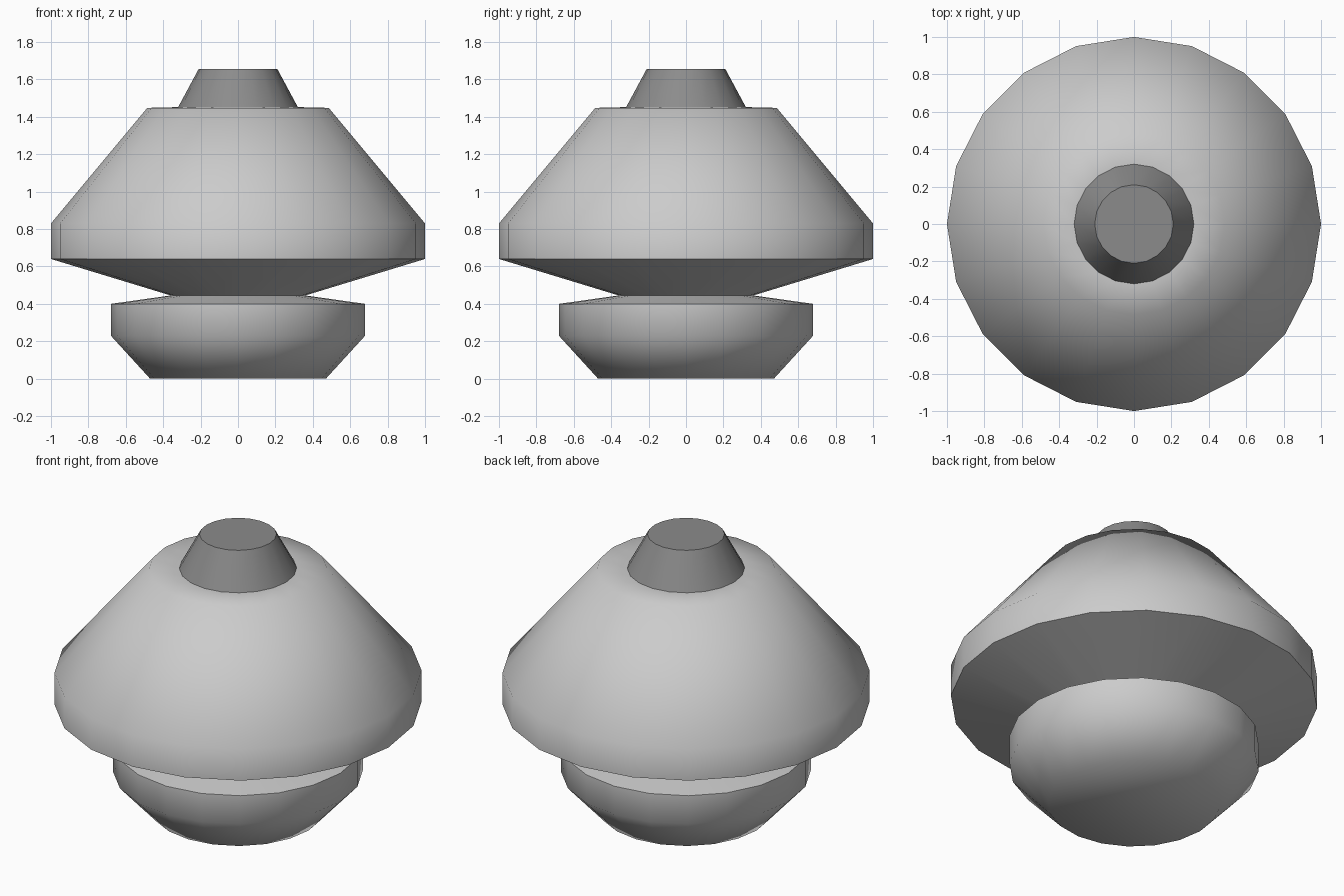
import bpy, bmesh, math

if "Cube" in bpy.data.objects:
    bpy.data.objects.remove(bpy.data.objects["Cube"])

SIDES = 20

def lathe(name, profile):
    """Revolve an (r, z) profile around z and cap both ends."""
    bm = bmesh.new()
    rings = [[bm.verts.new((r * math.cos(math.tau * i / SIDES),
                            r * math.sin(math.tau * i / SIDES), z))
              for i in range(SIDES)] for r, z in profile]
    for a, b in zip(rings, rings[1:]):
        for i in range(SIDES):
            j = (i + 1) % SIDES
            bm.faces.new((a[i], a[j], b[j], b[i]))
    bm.faces.new(rings[0][::-1])
    bm.faces.new(rings[-1])
    mesh = bpy.data.meshes.new(name)
    bm.to_mesh(mesh)
    bm.free()
    obj = bpy.data.objects.new(name, mesh)
    bpy.context.collection.objects.link(obj)
    bpy.ops.object.select_all(action='DESELECT')
    obj.select_set(True)
    bpy.context.view_layer.objects.active = obj
    bpy.ops.object.shade_smooth_by_angle(angle=math.radians(55))
    return obj

# Base, waist and wide body in one turned piece
lathe("turned_body", [(0.47, 0), (0.68, 0.23), (0.68, 0.40), (0.36, 0.445),
                      (1, 0.64), (1, 0.83), (0.485, 1.448), (0.32, 1.452)])

# Darker tapered knob on top
knob = lathe("top_knob", [(0.32, 1.452), (0.21, 1.656)])
dark = bpy.data.materials.new("dark_grey")
dark.diffuse_color = (0.26, 0.26, 0.26, 1)
dark.use_nodes = True
dark.node_tree.nodes["Principled BSDF"].inputs["Base Color"].default_value = dark.diffuse_color
knob.data.materials.append(dark)
